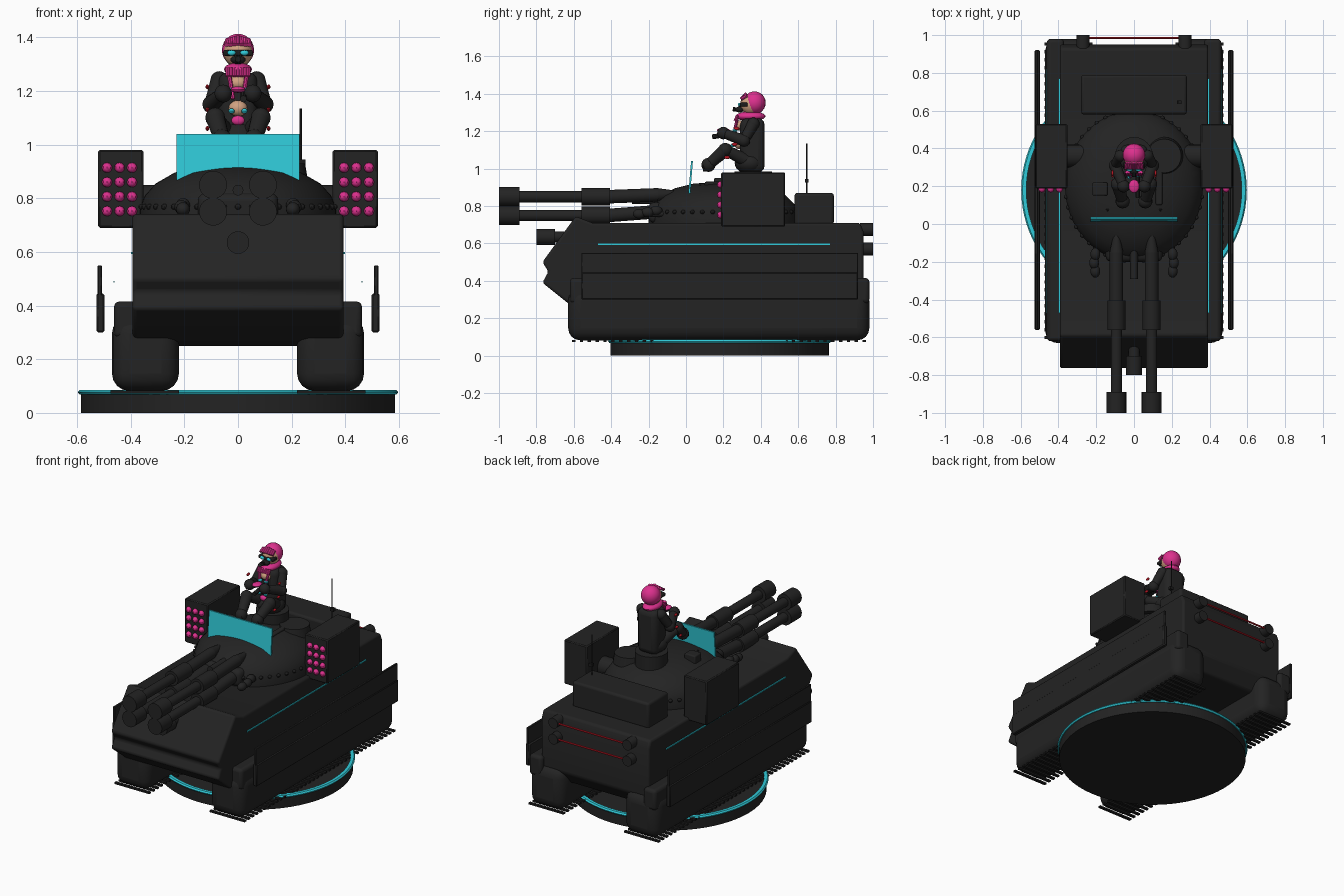
import bpy, bmesh, math
from mathutils import Vector, Matrix

cube = bpy.data.objects.get("Cube")
if cube:
    bpy.data.objects.remove(cube)


def material(name, rgb):
    m = bpy.data.materials.new(name)
    m.use_nodes = True
    m.diffuse_color = (*rgb, 1)
    m.node_tree.nodes["Principled BSDF"].inputs["Base Color"].default_value = (*rgb, 1)
    return m


BLACK = material("armour_black", (.017, .017, .017))
DARK = material("rubber_black", (.012, .012, .012))
TEAL = material("glow_teal", (.03, .6, .7))
PINK = material("hot_pink", (.72, .03, .27))
RED = material("signal_red", (.55, .01, .02))
SKIN = material("skin_tan", (.64, .36, .22))
made = []


def finish(name, bm, mat, bevel=0, segments=3):
    bmesh.ops.recalc_face_normals(bm, faces=bm.faces)
    me = bpy.data.meshes.new(name)
    bm.to_mesh(me)
    bm.free()
    me.materials.append(mat)
    ob = bpy.data.objects.new(name, me)
    bpy.context.collection.objects.link(ob)
    if bevel:
        mod = ob.modifiers.new("Bevel", "BEVEL")
        mod.width, mod.segments, mod.limit_method = bevel, segments, 'ANGLE'
    made.append(ob)
    return ob


def box(name, x, y, z, mat=BLACK, bevel=0, segments=3):
    bm = bmesh.new()
    bmesh.ops.create_cube(bm, size=1)
    for v in bm.verts:
        v.co = [(a + b) / 2 + c * (b - a) for (a, b), c in zip((x, y, z), v.co)]
    return finish(name, bm, mat, bevel, segments)


def rod(name, a, b, r, r2=None, mat=BLACK, sides=24):
    a, b = Vector(a), Vector(b)
    bm = bmesh.new()
    turn = (b - a).to_track_quat('Z', 'Y').to_matrix().to_4x4()
    bmesh.ops.create_cone(bm, cap_ends=True, segments=sides, radius1=r,
                          radius2=r if r2 is None else r2, depth=(b - a).length,
                          matrix=Matrix.Translation((a + b) / 2) @ turn)
    return finish(name, bm, mat)


def ball(name, c, r, mat=BLACK, u=20, v=12):
    bm = bmesh.new()
    bmesh.ops.create_uvsphere(bm, u_segments=u, v_segments=v, radius=1,
                              matrix=Matrix.Translation(c) @ Matrix.Diagonal((*r, 1)))
    return finish(name, bm, mat)


def lathe(name, profile, centre, sx=1, sy=1, mat=BLACK, steps=64):
    bm = bmesh.new()
    vs = [bm.verts.new((r, 0, z)) for r, z in profile]
    es = [bm.edges.new(p) for p in zip(vs, vs[1:])]
    bmesh.ops.spin(bm, geom=vs + es, cent=(0, 0, 0), axis=(0, 0, 1),
                   angle=math.tau, steps=steps)
    bmesh.ops.remove_doubles(bm, verts=bm.verts, dist=.0005)
    for v in bm.verts:
        v.co = (v.co.x * sx + centre[0], v.co.y * sy + centre[1], v.co.z)
    return finish(name, bm, mat)


def prism(name, profile, half, mat=BLACK, bevel=0):
    bm = bmesh.new()
    f = bm.faces.new([bm.verts.new((-half, y, z)) for y, z in profile])
    ext = bmesh.ops.extrude_face_region(bm, geom=[f])["geom"]
    for v in ext:
        if isinstance(v, bmesh.types.BMVert):
            v.co.x = half
    return finish(name, bm, mat, bevel)


# Round stand with glowing rim
lathe("stand", [(0, 0), (.585, 0), (.585, .07), (0, .07)], (0, .18))
lathe("stand_rim", [(.57, .07), (.59, .068), (.597, .077), (.59, .086), (.57, .086), (.57, .07)],
      (0, .18), mat=TEAL, steps=80)

# Hull with wedge nose
prism("hull", [(-.63, .28), (-.768, .39), (-.735, .45), (-.768, .5), (-.59, .745),
               (-.5, .71), (.93, .71), (.95, .66), (.95, .34), (.88, .25), (-.55, .25)],
      .393, bevel=.014)

# Tracks, fenders, skirts and side light strips
for s, side in ((1, "left"), (-1, "right")):
    def span(a, b):
        return sorted((s * a, s * b))
    box(side + "_track", span(.22, .47), (-.63, .98), (.082, .36), BLACK, .065, 4)
    box(side + "_fender", span(.37, .462), (-.62, .98), (.28, .415), BLACK, .02)
    box(side + "_skirt", span(.507, .523), (-.56, .92), (.43, .55), BLACK, .003, 1)
    box(side + "_skirt_lower", span(.498, .528), (-.56, .92), (.3, .445), BLACK, .006, 1)
    box(side + "_light_strip", span(.39, .399), (-.47, .77), (.592, .6), TEAL)
    box(side + "_edge_strip", span(.46, .464), (-.47, .82), (.486, .491), TEAL)
    for i in range(38):
        y = -.61 + i * .042
        box(side + "_track_link", span(.22, .475), (y, y + .018), (.072, .083), DARK)
    # Rear lamps
    for z in (.57, .675):
        rod(side + "_rear_lamp", (s * .27, .93, z), (s * .27, 1, z), .034)
for z in (.57, .675):
    rod("rear_red_bar", (-.25, .985, z), (.25, .985, z), .006, mat=RED, sides=8)

# Turret dome, rear stowage and hatches
lathe("turret", [(1, .7), (1, .765), (.95, .81), (.84, .855), (.65, .895), (.4, .92), (0, .93)],
      (0, .2), .365, .4)
for i in range(44):
    a = math.tau * i / 44
    ball("turret_bolt", (.362 * math.cos(a), .2 + .397 * math.sin(a), .768),
         (.013, .013, .011), DARK, 8, 6)
box("turret_stowage", (-.28, .28), (.58, .79), (.7, .87), BLACK, .015)
rod("crew_hatch", (0, .36, .88), (0, .36, .985), .1)
rod("side_hatch", (.16, .36, .87), (.16, .36, .93), .1, .09)
box("sight_box", (-.22, -.14), (.15, .22), (.88, .95), BLACK, .008)
box("sight_housing", (.115, .15), (.1, .32), (.89, .93), BLACK, .008)

# Clear gun shield, leaning back
shield = prism("gun_shield", [(.012, .86), (.022, .86), (.037, 1.04), (.027, 1.04)], .23, TEAL)
for s in (-1, 1):
    rod("shield_strut", (s * .14, .025, .87), (s * .14, .08, .91), .008, sides=8)

# Missile pods
for s, side in ((1, "left"), (-1, "right")):
    box(side + "_missile_pod", sorted((s * .353, s * .521)), (.188, .53), (.69, .98), BLACK, .006, 1)
    rod(side + "_pod_mount", (s * .26, .36, .79), (s * .36, .36, .79), .06)
    for x in (.395, .441, .488):
        for z in (.752, .806, .86, .914):
            ball("missile_tip", (s * x, .186, z), (.019, .02, .019), PINK, 8, 6)

# Four main barrels
for s in (-1, 1):
    for z, z0 in ((.85, .86), (.75, .77)):
        x = s * .093
        rod("barrel", (x, -.95, z), (x, -.4, z), .03)
        rod("muzzle", (x, -1, z), (x, -.89, z), .052)
        rod("barrel_sleeve", (x, -.56, z), (x, -.405, z), .047)
        rod("barrel_root", (x, -.41, z), (x, -.15, z0), .036)
        rod("barrel_tail", (x, -.15, z0), (x, -.02, z0 + .01), .036, .008)
    # Smoke launchers
    for i in range(3):
        y = -.16 - i * .045
        ball("smoke_launcher", (s * (.205 + .006 * (i % 2)), y, .775 - i * .008), (.026, .034, .026))
    rod("launcher_mount", (s * .2, -.1, .76), (s * .205, -.26, .755), .016)
rod("mantlet_sight", (0, -.29, .83), (0, -.1, .83), .02)
box("mantlet", (-.15, .15), (-.2, 0), (.71, .82), BLACK, .03)
rod("bow_gun", (0, -.72, .635), (0, -.5, .635), .03)
rod("bow_gun_muzzle", (0, -.8, .635), (0, -.7, .635), .042)

# Antenna
rod("antenna", (.234, .645, .86), (.234, .645, 1.135), .004, sides=8)
box("antenna_clip", (.228, .252), (.635, .655), (.925, .945), DARK)

# Crew member: body and seat
box("crew_torso", (-.072, .072), (.29, .42), (.98, 1.27), BLACK, .035)
ball("crew_hips", (0, .34, 1.03), (.09, .08, .06))
for s in (-1, 1):
    joints = [(s * .07, .36, 1.24), (s * .1, .31, 1.15), (s * .055, .2, 1.19)]
    legs = [(s * .045, .33, 1.04), (s * .085, .21, 1.1), (s * .06, .12, 1.02)]
    for part, path, r in (("arm", joints, .032), ("leg", legs, .036)):
        for a, b in zip(path, path[1:]):
            rod("crew_" + part, a, b, r, r * .8, sides=14)
        for p in path:
            ball("crew_" + part + "_joint", p, (r * 1.05,) * 3, BLACK, 14, 8)
    rod("crew_boot", (s * .06, .13, 1.01), (s * .06, .09, 1.01), .026, sides=12)
    for z, y in ((1.215, .27), (1.13, .26), (1.06, .22)):
        ball("crew_red_stud", (s * .114, y, z), (.007, .016, .009), RED, 8, 6)
    # Harness accents
    ball("chest_light", (s * .022, .262, 1.205), (.014, .014, .01), TEAL, 10, 6)
    ball("belt_light", (s * .024, .252, 1.125), (.012, .014, .01), TEAL, 10, 6)
    rod("pink_strap", (s * .035, .275, 1.27), (s * .018, .25, 1.17), .008, mat=PINK, sides=8)
ball("crew_chest", (0, .292, 1.23), (.035, .03, .028), SKIN)
ball("crew_midriff", (0, .285, 1.135), (.035, .03, .03), SKIN)
ball("pink_buckle", (0, .265, 1.09), (.025, .014, .018), PINK)
rod("hand_gun", (.02, .27, 1.19), (.02, .14, 1.17), .013, sides=10)
ball("pink_charm", (0, .2, 1.205), (.028, .035, .012), PINK)

# Crew member: scarf, head, goggles and hair
ball("crew_scarf", (0, .345, 1.28), (.052, .08, .026), PINK)
for i in range(7):
    x = -.039 + i * .013
    rod("scarf_fringe", (x, .275, 1.285), (x, .262, 1.255), .008, mat=PINK, sides=8)
    rod("hair_fringe", (x, .325, 1.402 - abs(x) * .3), (x * 1.1, .294, 1.372), .009, mat=PINK, sides=8)
ball("crew_head", (0, .348, 1.345), (.054, .058, .058), SKIN)
ball("crew_hair", (0, .366, 1.352), (.06, .06, .061), PINK)
box("crew_goggles", (-.055, .055), (.288, .33), (1.331, 1.353), DARK, .006)
for s in (-1, 1):
    ball("goggle_lens", (s * .024, .286, 1.342), (.016, .008, .01), TEAL, 12, 6)
ball("crew_mask", (0, .287, 1.316), (.028, .024, .016), DARK)
rod("mask_filter", (0, .29, 1.315), (0, .25, 1.318), .011, mat=DARK, sides=10)

# Smooth shading on rounded parts, sharp edges kept
bpy.ops.object.select_all(action='DESELECT')
for ob in made:
    ob.select_set(True)
bpy.context.view_layer.objects.active = made[0]
bpy.ops.object.shade_smooth_by_angle(angle=math.radians(35))
